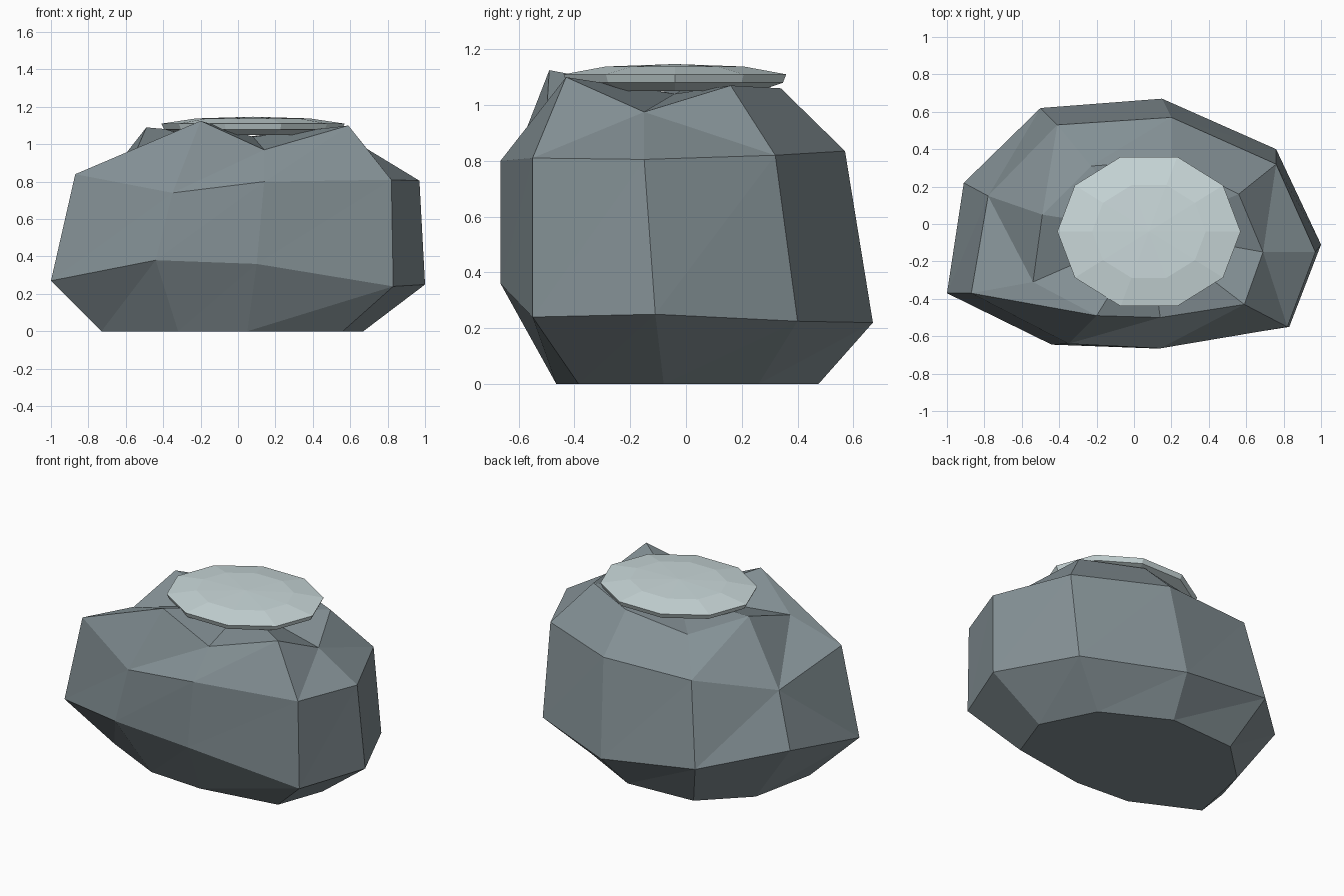
import bpy
import bmesh
from math import cos, sin, pi

default_cube = bpy.data.objects.get("Cube")
if default_cube:
    bpy.data.objects.remove(default_cube, do_unlink=True)


def make_material(name, colour):
    material = bpy.data.materials.new(name)
    material.use_nodes = True
    material.diffuse_color = colour
    shader = next(n for n in material.node_tree.nodes if n.type == "BSDF_PRINCIPLED")
    shader.inputs["Base Color"].default_value = colour
    shader.inputs["Roughness"].default_value = 0.9
    return material


def add_ring(mesh, points):
    return [mesh.verts.new(point) for point in points]


def bridge(mesh, lower, upper, flipped=()):
    """Join two rings with triangles; flipped lists quads using the other diagonal."""
    count = len(lower)
    for i in range(count):
        j = (i + 1) % count
        a, b, c, d = lower[i], lower[j], upper[j], upper[i]
        if i in flipped:
            mesh.faces.new((a, b, d))
            mesh.faces.new((b, c, d))
        else:
            mesh.faces.new((a, b, c))
            mesh.faces.new((a, c, d))


def fan(mesh, ring, centre):
    """Close a ring with triangles that meet at a centre point."""
    tip = mesh.verts.new(centre)
    for i, vertex in enumerate(ring):
        mesh.faces.new((vertex, ring[(i + 1) % len(ring)], tip))


def finish(mesh, name, material):
    bmesh.ops.recalc_face_normals(mesh, faces=mesh.faces[:])
    data = bpy.data.meshes.new(name)
    mesh.to_mesh(data)
    mesh.free()
    data.materials.append(material)
    part = bpy.data.objects.new(name, data)
    bpy.context.collection.objects.link(part)
    return part


rock_grey = make_material("slate grey", (0.23, 0.28, 0.30, 1))
cap_grey = make_material("pale frost", (0.60, 0.70, 0.71, 1))

# Boulder: four irregular nine-sided rings, from the ground to the ragged crown
base_outline = [(-.73, -.24, 0), (-.32, -.44, 0), (.05, -.465, 0),
                (.56, -.385, 0), (.67, -.08, 0), (.5, .26, 0),
                (.09, .475, 0), (-.37, .45, 0), (-.64, .19, 0)]
belly_outline = [(-1, -.37, .27), (-.44, -.645, .38), (.1, -.665, .36),
                 (.83, -.55, .24), (1, -.11, .25), (.76, .4, .225),
                 (.15, .67, .22), (-.5, .62, .305), (-.91, .22, .385)]
shoulder_outline = [(-.87, -.37, .84), (-.35, -.64, .74), (.14, -.665, .8),
                    (.82, -.55, .81), (.97, -.15, .805), (.76, .32, .82),
                    (.2, .57, .835), (-.41, .53, .83), (-.78, .15, .72)]
crown_outline = [(-.54, -.31, .975), (-.2, -.49, 1.125), (.14, -.5, .97),
                 (.59, -.43, 1.1), (.69, -.15, .975), (.56, .16, 1.07),
                 (.2, .34, 1.06), (-.23, .31, 1), (-.49, .05, 1.09)]

rock = bmesh.new()
base = add_ring(rock, base_outline)
belly = add_ring(rock, belly_outline)
shoulder = add_ring(rock, shoulder_outline)
crown = add_ring(rock, crown_outline)
rock.faces.new(base)
bridge(rock, base, belly)
bridge(rock, belly, shoulder, flipped=(8,))
bridge(rock, shoulder, crown, flipped=(4,))
fan(rock, crown, (.08, -.04, 1.04))
finish(rock, "boulder", rock_grey)

# Cap: a thin ten-sided slab with a shallow domed top
cap_centre = (.08, -.04)
cap_radius = (.49, .42)
sides = 10


def cap_ring(scale, height):
    points = []
    for i in range(sides):
        angle = 2 * pi * i / sides
        x = cap_centre[0] + cap_radius[0] * scale * cos(angle)
        y = cap_centre[1] + cap_radius[1] * scale * sin(angle)
        points.append((x, y, height))
    return points


cap = bmesh.new()
underside, lower_rim, upper_rim, dome = [
    add_ring(cap, cap_ring(scale, height))
    for scale, height in ((.75, 1.05), (.97, 1.08), (1, 1.11), (.62, 1.138))]
cap.faces.new(underside)
bridge(cap, underside, lower_rim)
bridge(cap, lower_rim, upper_rim)
bridge(cap, upper_rim, dome)
fan(cap, dome, (*cap_centre, 1.147))
finish(cap, "top_cap", cap_grey)
